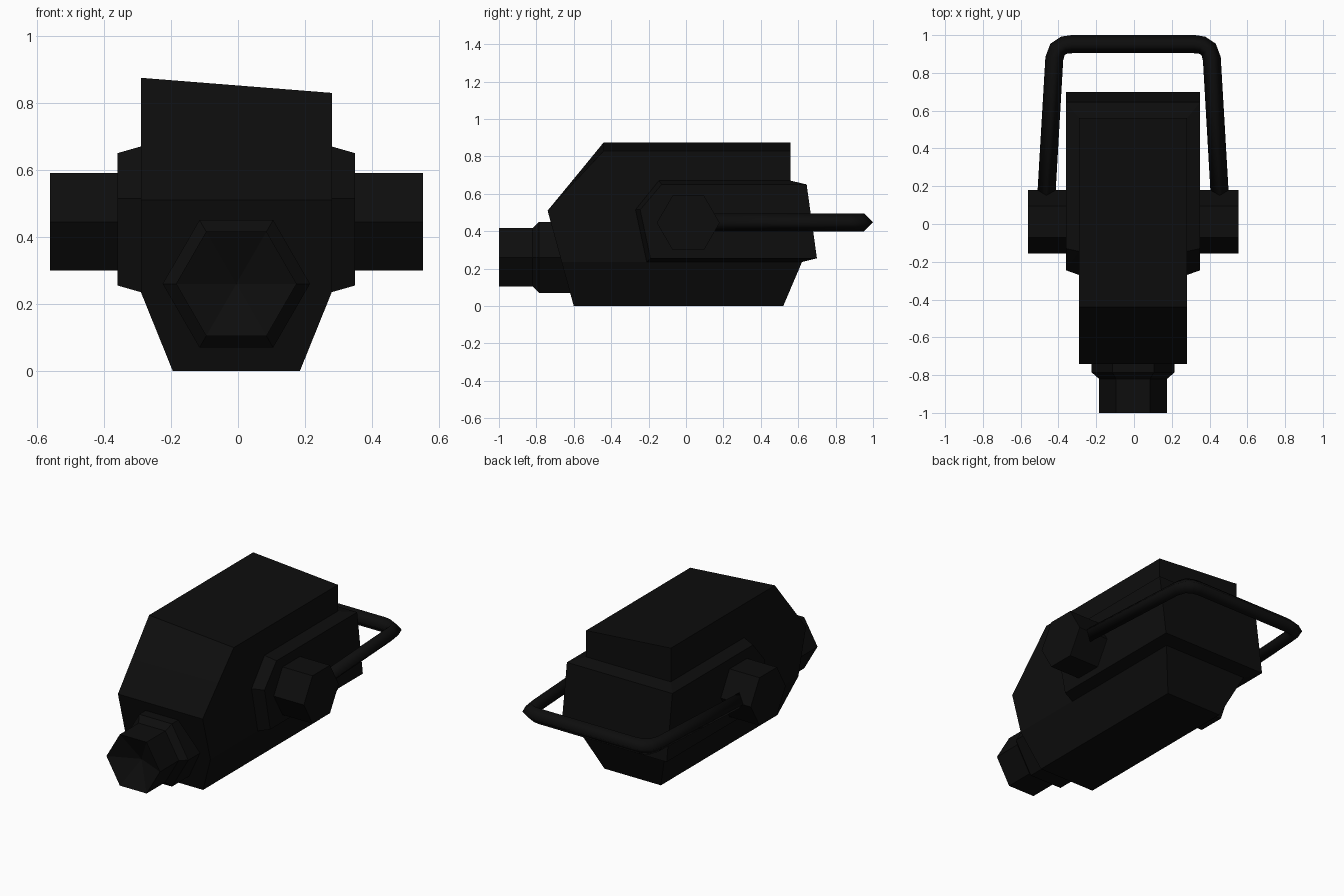
import bpy, bmesh, math
from mathutils import Vector

if "Cube" in bpy.data.objects:
    bpy.data.objects.remove(bpy.data.objects["Cube"])

CX = -0.005  # symmetry plane
black = bpy.data.materials.new("matte black")
black.diffuse_color = (0.004, 0.004, 0.004, 1)
black.use_nodes = True
black.node_tree.nodes["Principled BSDF"].inputs["Base Color"].default_value = black.diffuse_color


def finish(name, bm):
    bmesh.ops.recalc_face_normals(bm, faces=bm.faces)
    me = bpy.data.meshes.new(name)
    bm.to_mesh(me)
    bm.free()
    me.materials.append(black)
    ob = bpy.data.objects.new(name, me)
    bpy.context.collection.objects.link(ob)
    return ob


def loft(name, rings, cap_start=True, cap_end=True, tip=None):
    """Skin a list of closed rings; an optional tip point fans the first ring."""
    bm = bmesh.new()
    vs = [[bm.verts.new(p) for p in r] for r in rings]
    n = len(vs[0])
    for a, b in zip(vs, vs[1:]):
        for i in range(n):
            j = (i + 1) % n
            bm.faces.new((a[i], a[j], b[j], b[i]))
    if tip:
        t = bm.verts.new(tip)
        for i in range(n):
            bm.faces.new((t, vs[0][i], vs[0][(i + 1) % n]))
    elif cap_start:
        bm.faces.new(vs[0])
    if cap_end:
        bm.faces.new(vs[-1])
    return finish(name, bm)


# Main body: rows of (z left, z right, front y left, front y right, back y, half width)
rows = [
    (0.0, 0.0, -0.60, -0.60, 0.52, 0.19),
    (0.235, 0.235, -0.665, -0.665, 0.62, 0.285),
    (0.51, 0.51, -0.74, -0.74, 0.58, 0.285),
    (0.67, 0.67, -0.608, -0.59, 0.56, 0.285),
    (0.875, 0.83, -0.44, -0.44, 0.56, 0.285),
]
loft("body", [[(CX - w, fl, zl), (CX + w, fr, zr), (CX + w, b, zr), (CX - w, b, zl)]
              for zl, zr, fl, fr, b, w in rows])

# Chamfered band wrapping the sides and back
inner = [(-0.27, 0.515), (-0.145, 0.67), (0.56, 0.67), (0.62, 0.235), (-0.21, 0.235)]
outer = [(-0.245, 0.515), (-0.13, 0.65), (0.645, 0.65), (0.70, 0.255), (-0.19, 0.255)]
bm = bmesh.new()
for s in (-1, 1):
    for w, pts in ((0.285, inner), (0.355, outer)):
        for y, z in pts:
            bm.verts.new((CX + s * w, y, z))
bmesh.ops.convex_hull(bm, input=bm.verts)
bmesh.ops.dissolve_limit(bm, angle_limit=0.01, verts=bm.verts, edges=bm.edges)
finish("side_band", bm)


def hexagon(r):
    return [(r * math.cos(k * math.pi / 3), r * math.sin(k * math.pi / 3)) for k in range(6)]


# Hexagonal nozzle with a recessed face
loft("nozzle",
     [[(CX + u, y, 0.26 + v) for u, v in hexagon(r)]
      for y, r in ((-1.0, 0.18), (-0.82, 0.18), (-0.785, 0.22), (-0.55, 0.22))],
     tip=(CX, -0.92, 0.26))

# Hexagonal pivot pegs
for side, s in (("left", -1), ("right", 1)):
    loft(side + "_pivot_peg",
         [[(CX + s * x, 0.012 + u, 0.445 + v) for u, v in hexagon(0.168)]
          for x in (0.25, 0.557)])

# Bail handle: diamond section swept along a rounded U
half = [(-0.462, 0.10), (-0.417, 0.875), (-0.400, 0.925), (-0.365, 0.947), (-0.325, 0.952)]
path = [Vector(p) for p in half] + [Vector((-x, y)) for x, y in reversed(half)]
R, rings = 0.048, []
for i, p in enumerate(path):
    d0 = (p - path[max(i - 1, 0)]).normalized()
    d1 = (path[min(i + 1, len(path) - 1)] - p).normalized()
    t = (d0 + d1).normalized()
    n = Vector((-t.y, t.x)) * R
    x, y, z = p.x + CX, p.y, 0.447
    rings.append([(x + n.x, y + n.y, z), (x, y, z + R), (x - n.x, y - n.y, z), (x, y, z - R)])
handle = loft("handle", rings)
handle.data.shade_smooth()
